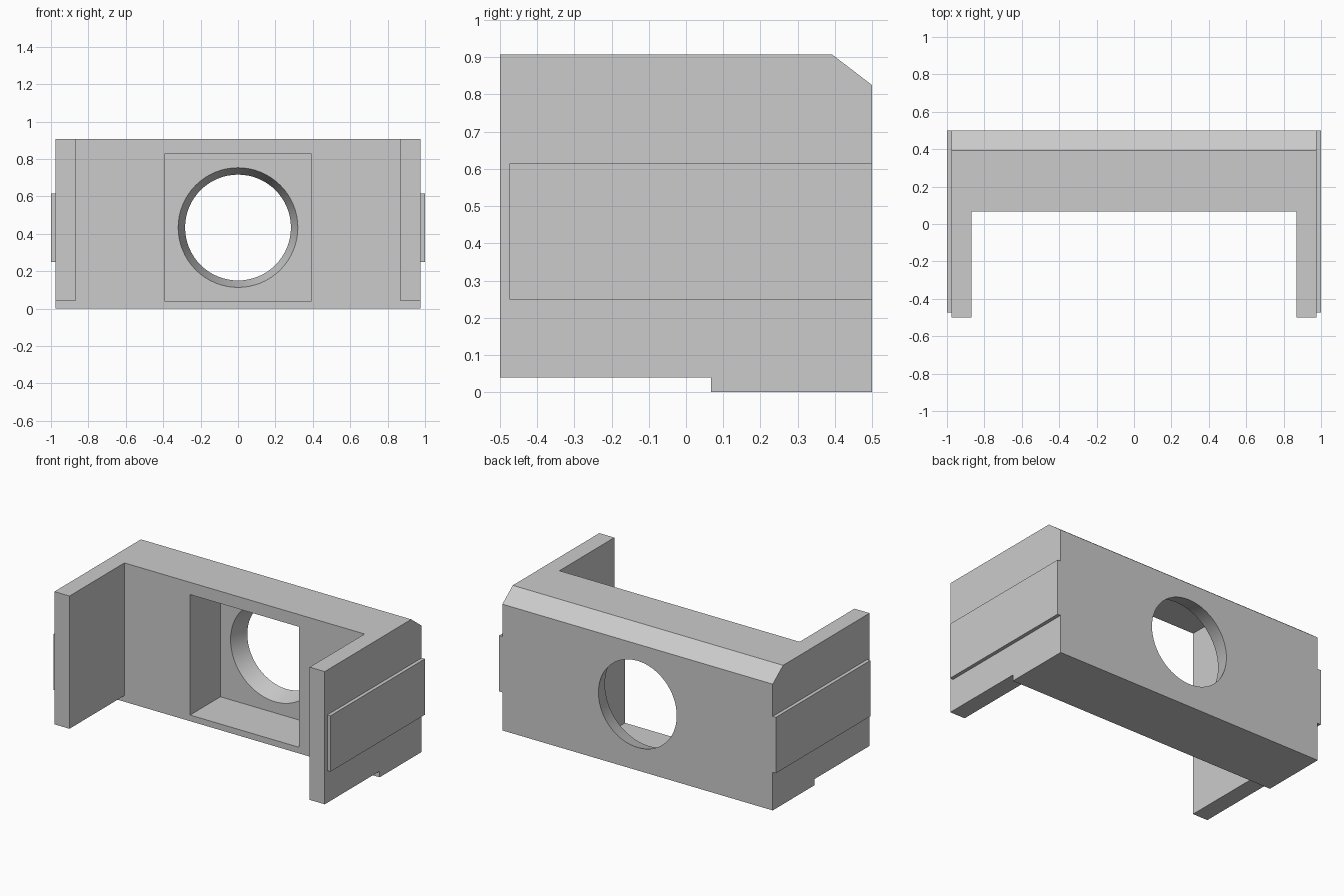
import bpy, bmesh
from mathutils import Matrix

cube = bpy.data.objects.get("Cube")
if cube:
    bpy.data.objects.remove(cube, do_unlink=True)

grey = bpy.data.materials.new("plain grey")
grey.use_nodes = True
COLOUR = (0.6, 0.6, 0.6, 1)
grey.diffuse_color = COLOUR
grey.node_tree.nodes["Principled BSDF"].inputs["Base Color"].default_value = COLOUR


def finish(name, bm):
    bmesh.ops.recalc_face_normals(bm, faces=bm.faces)
    mesh = bpy.data.meshes.new(name)
    bm.to_mesh(mesh)
    bm.free()
    mesh.materials.append(grey)
    obj = bpy.data.objects.new(name, mesh)
    bpy.context.collection.objects.link(obj)
    return obj


def box(name, low, high):
    bm = bmesh.new()
    bmesh.ops.create_cube(bm, size=1)
    for v in bm.verts:
        v.co = [high[i] if v.co[i] > 0 else low[i] for i in range(3)]
    return finish(name, bm)


def extrude_side_profile(name, points, half_width):
    bm = bmesh.new()
    face = bm.faces.new([bm.verts.new((-half_width, y, z)) for y, z in points])
    new = bmesh.ops.extrude_face_region(bm, geom=[face])["geom"]
    bmesh.ops.translate(bm, vec=(2 * half_width, 0, 0),
                        verts=[v for v in new if isinstance(v, bmesh.types.BMVert)])
    return finish(name, bm)


def tapered_bore(name, y0, r0, y1, r1, z):
    bm = bmesh.new()
    turn = Matrix.Translation((0, (y0 + y1) / 2, z)) @ Matrix.Rotation(-1.5707963, 4, "X")
    bmesh.ops.create_cone(bm, cap_ends=True, segments=64, radius1=r0, radius2=r1,
                          depth=y1 - y0, matrix=turn)
    return finish(name, bm)


def cut(target, cutter):
    cutter.hide_render = True
    mod = target.modifiers.new("cut", "BOOLEAN")
    mod.operation = "DIFFERENCE"
    mod.solver = "EXACT"
    mod.object = cutter
    bpy.context.view_layer.objects.active = target
    bpy.ops.object.modifier_apply(modifier=mod.name)
    bpy.data.objects.remove(cutter, do_unlink=True)


# Body: side outline with stepped underside and chamfered rear top edge
WALL = 0.067
body = extrude_side_profile("body", [
    (-0.5, 0.04), (WALL, 0.04), (WALL, 0), (0.5, 0),
    (0.5, 0.825), (0.393, 0.907), (-0.5, 0.907)], 0.977)

# Open space between the two side arms
cut(body, box("arm_gap", (-0.868, -1, -1), (0.868, WALL, 2)))
# Square recess in the front of the wall
cut(body, box("recess", (-0.393, -0.2, 0.04), (0.393, 0.38, 0.827)))
# Tapered round hole through to the back, carried past both faces
SLOPE = (0.283 - 0.32) / (0.5 - 0.38)
cut(body, tapered_bore("bore", 0.3, 0.32 - 0.08 * SLOPE, 0.6, 0.283 + 0.1 * SLOPE, 0.433))

bpy.ops.object.select_all(action="DESELECT")
body.select_set(True)
bpy.context.view_layer.objects.active = body
bpy.ops.object.shade_smooth_by_angle(angle=0.5)

# Raised rails along the outer sides
for side, name in ((1, "left_rail"), (-1, "right_rail")):
    xs = sorted((side * 0.977, side * 1.0))
    box(name, (xs[0], -0.474, 0.249), (xs[1], 0.5, 0.614))
